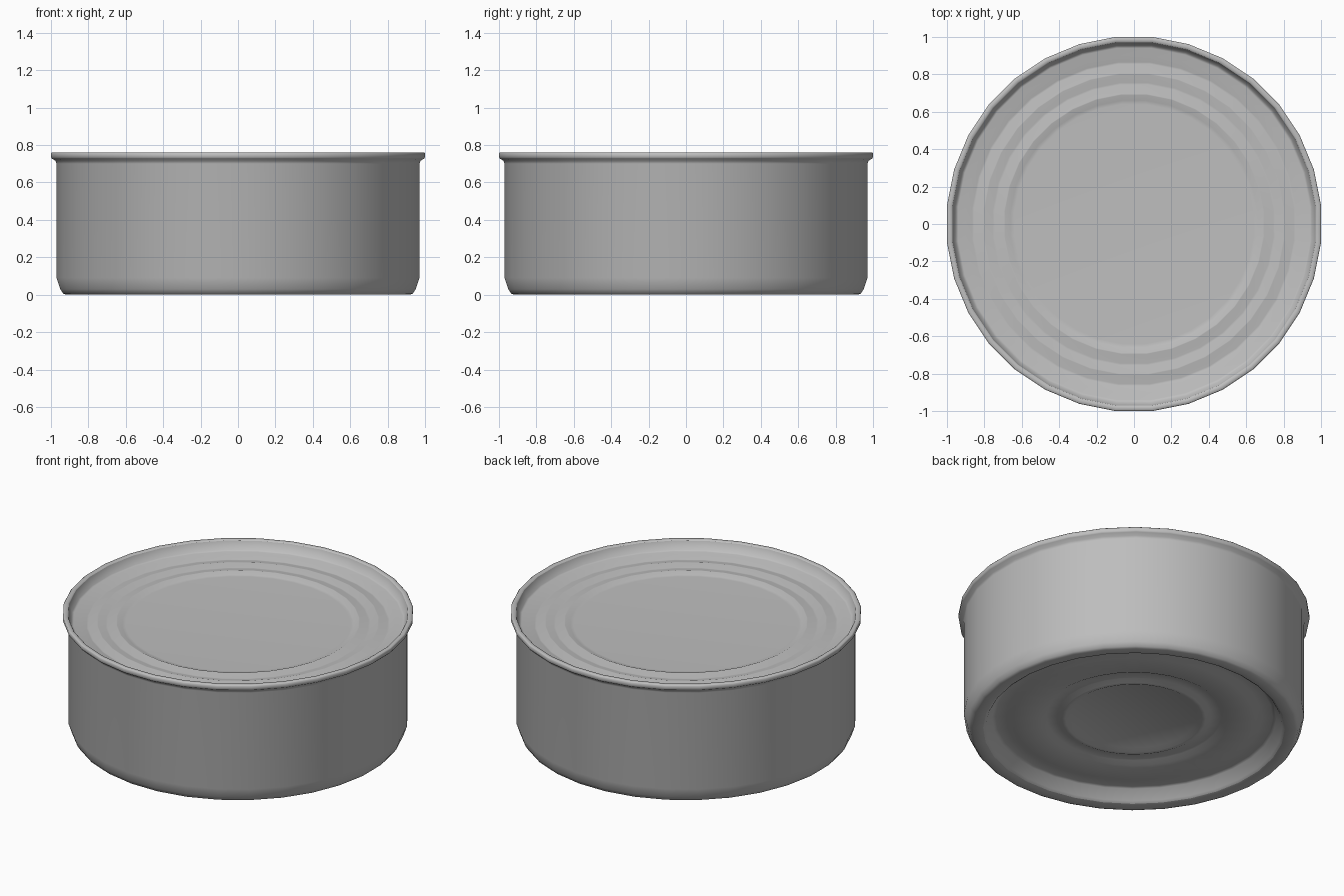
import bpy, bmesh
from math import cos, pi, radians
from mathutils import Matrix, Vector

SIDES = 32
FLAT = 1 / cos(pi / SIDES)   # profile radii are measured to the flats

cube = bpy.data.objects.get("Cube")
if cube:
    bpy.data.objects.remove(cube, do_unlink=True)

metal = bpy.data.materials.new("grey metal")
metal.use_nodes = True
colour = (0.52, 0.52, 0.52, 1)
metal.diffuse_color = colour
metal.node_tree.nodes["Principled BSDF"].inputs["Base Color"].default_value = colour


def lathe(name, profile, up):
    """Spin a (radius, height) profile round the z axis."""
    bm = bmesh.new()
    verts = [bm.verts.new((r * FLAT, 0, z)) for r, z in profile]
    edges = [bm.edges.new(pair) for pair in zip(verts, verts[1:])]
    bmesh.ops.rotate(bm, verts=verts, matrix=Matrix.Rotation(pi / SIDES, 3, "Z"))
    bmesh.ops.spin(bm, geom=verts + edges, axis=Vector((0, 0, 1)), cent=(0, 0, 0),
                   angle=2 * pi, steps=SIDES)
    bmesh.ops.remove_doubles(bm, verts=bm.verts, dist=0.0005)
    # Close the middle of a disc with one flat panel
    if up:
        inner = min(r for r, z in profile) * FLAT + 0.001
        rim = [e for e in bm.edges if e.is_boundary
               and all(v.co.xy.length < inner for v in e.verts)]
        bmesh.ops.holes_fill(bm, edges=rim, sides=0)
    bmesh.ops.recalc_face_normals(bm, faces=bm.faces)
    total = sum(f.normal.z * f.calc_area() for f in bm.faces)
    if up and total * up < 0:
        bmesh.ops.reverse_faces(bm, faces=bm.faces)
    if not up:
        wall = max(bm.faces, key=lambda f: f.calc_area())
        if wall.normal.dot(wall.calc_center_median()) < 0:
            bmesh.ops.reverse_faces(bm, faces=bm.faces)
    mesh = bpy.data.meshes.new(name)
    bm.to_mesh(mesh)
    bm.free()
    mesh.materials.append(metal)
    obj = bpy.data.objects.new(name, mesh)
    bpy.context.collection.objects.link(obj)
    bpy.ops.object.select_all(action="DESELECT")
    obj.select_set(True)
    bpy.context.view_layer.objects.active = obj
    bpy.ops.object.shade_smooth_by_angle(angle=radians(50))
    return obj


# Side wall with chamfered foot and flared, rolled rim
lathe("can_wall", [
    (0.86, 0.005), (0.88, 0), (0.92, 0), (0.935, 0.006), (0.95, 0.03),
    (0.97, 0.09), (0.97, 0.70), (0.975, 0.715), (0.995, 0.728),
    (1.0, 0.735), (1.0, 0.755), (0.995, 0.76), (0.975, 0.76), (0.97, 0.755),
], 0)

# Sunken lid with three pressed rings
lid = [(0.97, 0.755), (0.952, 0.705), (0.94, 0.70), (0.90, 0.70)]
for crest in (0.80, 0.69):
    lid += [(crest + 0.065, 0.684), (crest + 0.055, 0.684),
            (crest + 0.005, 0.697), (crest - 0.0, 0.697)]
lid += [(0.66, 0.683), (0.64, 0.682)]
lathe("lid", lid, 1)

# Recessed underside with pressed rings
lathe("base", [
    (0.86, 0.005), (0.845, 0.015), (0.81, 0.075), (0.79, 0.08), (0.73, 0.08),
    (0.69, 0.068), (0.53, 0.068), (0.50, 0.084), (0.44, 0.084),
    (0.41, 0.07), (0.39, 0.07), (0.36, 0.085),
], -1)
